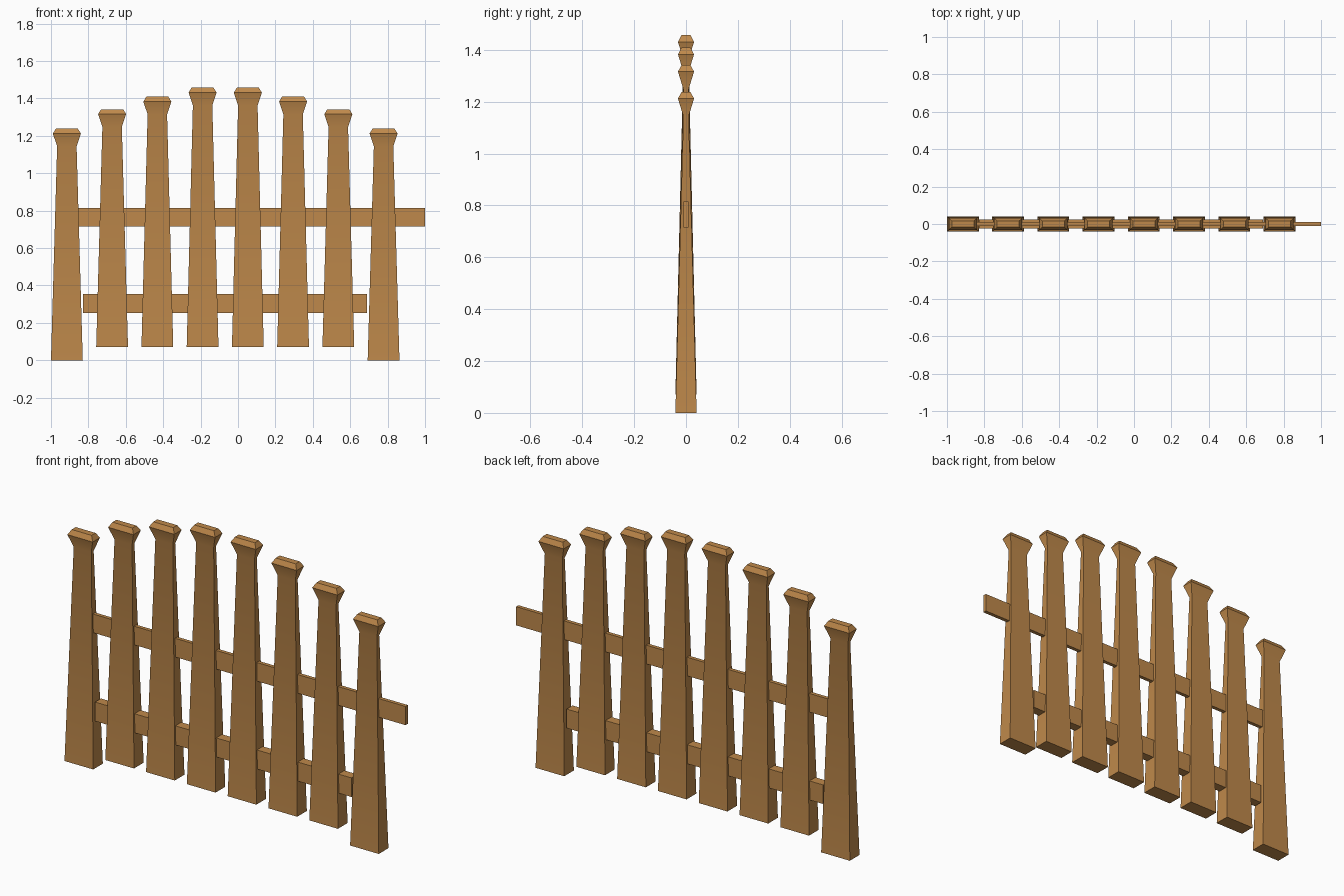
import bpy

if "Cube" in bpy.data.objects:
    bpy.data.objects.remove(bpy.data.objects["Cube"])

wood = bpy.data.materials.new("wood")
wood.diffuse_color = (0.52, 0.25, 0.07, 1)
wood.use_nodes = True
wood.node_tree.nodes["Principled BSDF"].inputs["Base Color"].default_value = wood.diffuse_color


def make_object(name, verts, faces):
    mesh = bpy.data.meshes.new(name)
    mesh.from_pydata(verts, [], faces)
    mesh.materials.append(wood)
    obj = bpy.data.objects.new(name, mesh)
    bpy.context.collection.objects.link(obj)
    return obj


def loft(name, cx, sections):
    """Stack of rectangles (half width, half depth, z), capped at both ends."""
    verts, faces = [], []
    for hx, hy, z in sections:
        verts += [(cx + sx * hx, sy * hy, z)
                  for sx, sy in ((-1, -1), (1, -1), (1, 1), (-1, 1))]
    for i in range(len(sections) - 1):
        a = i * 4
        for k in range(4):
            n = (k + 1) % 4
            faces.append((a + k, a + n, a + 4 + n, a + 4 + k))
    last = len(verts) - 4
    faces += [(3, 2, 1, 0), (last, last + 1, last + 2, last + 3)]
    return make_object(name, verts, faces)


# Tapered pickets with flared caps; tops form an arch, outer ones reach the ground
tops = [1.238, 1.342, 1.409, 1.457]
tops += tops[::-1]
for i, top in enumerate(tops):
    bottom = 0.0 if i in (0, 7) else 0.07
    picket = loft("post" if bottom == 0 else "picket", -0.915 + i * 0.2419, [
        (0.085, 0.041, bottom),
        (0.052, 0.010, top - 0.094),
        (0.075, 0.031, top - 0.026),
        (0.059, 0.017, top),
    ])
    # Blend the neck, keep the corners and cap rim crisp
    bpy.ops.object.select_all(action='DESELECT')
    picket.select_set(True)
    bpy.context.view_layer.objects.active = picket
    bpy.ops.object.shade_smooth_by_angle(angle=0.524)


# Horizontal rails running through the pickets
def rail(name, x0, x1, half_depth, z0, z1):
    half = (x1 - x0) / 2
    loft(name, (x0 + x1) / 2, [(half, half_depth, z0), (half, half_depth, z1)])


rail("upper_rail", -0.87, 1.0, 0.010, 0.715, 0.815)
rail("lower_rail", -0.83, 0.69, 0.025, 0.253, 0.355)
